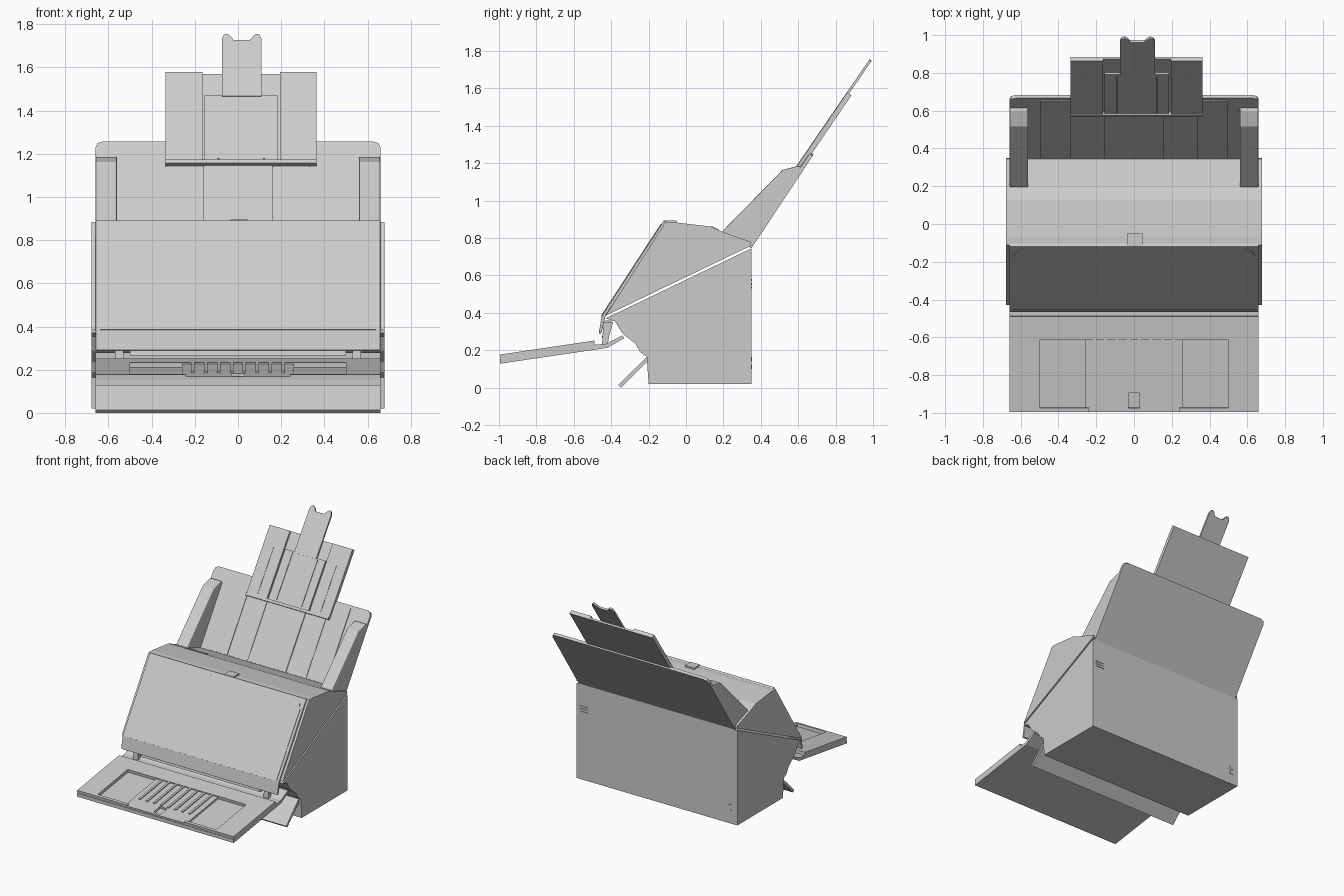
import bpy, bmesh
from mathutils import Vector

cube = bpy.data.objects.get("Cube")
if cube:
    bpy.data.objects.remove(cube, do_unlink=True)

grey = bpy.data.materials.new("light_grey")
grey.use_nodes = True
GREY = (0.6, 0.6, 0.6, 1)
grey.diffuse_color = GREY
grey.node_tree.nodes["Principled BSDF"].inputs["Base Color"].default_value = GREY


def prism(name, ring, offset, bevel=0.0):
    """Extrude a ring of 3D points along an offset."""
    bm = bmesh.new()
    face = bm.faces.new([bm.verts.new(p) for p in ring])
    new = bmesh.ops.extrude_face_region(bm, geom=[face])["geom"]
    bmesh.ops.translate(bm, vec=offset, verts=[v for v in new if isinstance(v, bmesh.types.BMVert)])
    bmesh.ops.recalc_face_normals(bm, faces=bm.faces)
    mesh = bpy.data.meshes.new(name)
    bm.to_mesh(mesh)
    bm.free()
    mesh.materials.append(grey)
    obj = bpy.data.objects.new(name, mesh)
    bpy.context.collection.objects.link(obj)
    if bevel:
        mod = obj.modifiers.new("soft_edges", "BEVEL")
        mod.width, mod.segments = bevel, 2
    return obj


def profile(name, yz, x0, x1, bevel=0.0):
    """Side profile extruded across the width."""
    return prism(name, [(x0, y, z) for y, z in yz], Vector((x1 - x0, 0, 0)), bevel)


def box(name, x0, x1, y0, y1, z0, z1):
    return profile(name, [(y0, z0), (y1, z0), (y1, z1), (y0, z1)], x0, x1)


class Slope:
    """Sloped plane running from a to b in (y, z), on which panels are laid."""

    def __init__(self, a, b):
        self.a = Vector((0, *a))
        span = Vector((0, *b)) - self.a
        self.length = span.length
        self.d = span.normalized()
        self.n = Vector((0, -self.d.z, self.d.y))

    def panel(self, name, outline, n0, n1, bevel=0.0):
        ring = [Vector((x, 0, 0)) + self.a + self.d * s + self.n * n0 for x, s in outline]
        return prism(name, ring, self.n * (n1 - n0), bevel)

    def plate(self, name, x0, x1, s0, s1, n0, n1):
        return self.panel(name, [(x0, s0), (x1, s0), (x1, s1), (x0, s1)], n0, n1)


W = 0.66
SIDES = (("left", 1), ("right", -1))

# Lower housing with the curved paper exit
base = [(-0.2, 0.02), (0.35, 0.02), (0.35, 0.745), (-0.43, 0.37), (-0.38, 0.355),
        (-0.34, 0.29), (-0.27, 0.235), (-0.245, 0.19), (-0.21, 0.165)]
profile("lower_housing", base, -W, W)

# Upper housing
head = [(-0.43, 0.385), (0.35, 0.76), (0.345, 0.78), (0.19, 0.835), (0.13, 0.862),
        (-0.07, 0.885), (-0.11, 0.885)]
profile("upper_housing", head, -W, W)

# Side cheeks
for side, s in SIDES:
    profile(side + "_lower_cheek", base, s * W, s * 0.678)
    profile(side + "_upper_cheek", head, s * W, s * 0.678)

# Front cover folded over its lower edge, with a rounded raised face
profile("front_cover", [(-0.12, 0.892), (-0.45, 0.385), (-0.467, 0.29), (-0.452, 0.29),
                        (-0.43, 0.385), (-0.1, 0.884)], -W, W, 0.004)
cover = Slope((-0.45, 0.385), (-0.12, 0.892))
top = cover.length - 0.02
cover.panel("cover_face", [(-0.64, 0), (0.64, 0), (0.64, top - 0.06), (0.62, top - 0.02), (0.58, top),
                           (-0.58, top), (-0.62, top - 0.02), (-0.64, top - 0.06)], 0, 0.004)

# Top latch, display window and seam
box("top_latch", -0.035, 0.045, -0.12, -0.05, 0.87, 0.895)
top_slope = Slope((0.13, 0.862), (0.19, 0.835))
top_slope.plate("display_window", -0.54, -0.375, 0.005, 0.05, 0, 0.004)

# Hinges and feed lip below the cover
profile("feed_lip", [(-0.45, 0.265), (-0.42, 0.265), (-0.4, 0.36), (-0.43, 0.36)], -0.5, 0.5)
for side, s in SIDES:
    profile(side + "_tray_hinge", [(-0.45, 0.22), (-0.42, 0.22), (-0.41, 0.28), (-0.39, 0.35),
                                   (-0.44, 0.35)], s * 0.53, s * 0.57)

# Output tray: slab, raised frame and ribbed centre
tray = Slope((-0.992, 0.153), (-0.487, 0.228))
L = tray.length
profile("tray_slab", [(-0.995, 0.128), (-0.42, 0.213), (-0.33, 0.265), (-0.34, 0.28), (-0.425, 0.235),
                      (-0.48, 0.23), (-0.995, 0.154)], -W, W)
for side, s in SIDES:
    tray.plate(side + "_tray_rail", s * 0.5, s * W, 0, L, -0.005, 0.024)
    tray.plate(side + "_tray_inset_edge", s * 0.24, s * 0.5, 0, 0.022, -0.005, 0.024)
    tray.plate(side + "_tray_ledge", s * 0.24, s * 0.26, 0.02, 0.385, -0.005, 0.016)
tray.plate("tray_rear_rail", -0.5, 0.5, 0.385, L, -0.005, 0.024)
for side, s in SIDES:
    tray.plate(side + "_tray_centre", s * 0.03, s * 0.24, 0, 0.385, -0.005, 0.016)
tray.plate("tray_centre_rear", -0.03, 0.03, 0.1, 0.385, -0.005, 0.016)
tray.plate("tray_centre_front", -0.03, 0.03, 0, 0.02, -0.005, 0.016)
for i in range(8):
    x = -0.21 + i * 0.06
    tray.plate("tray_rib_%d" % i, x - 0.008, x + 0.008, 0.11, 0.385, 0.014, 0.023)

# Lower flap
flap = Slope((-0.36, 0.012), (-0.205, 0.165))
flap.plate("lower_flap", -W, W, 0, flap.length, -0.017, 0.003)

# Feeder chute with rounded top corners
chute = Slope((0.35, 0.745), (0.683, 1.247))
C = chute.length
chute.panel("chute_back", [(-W, 0), (W, 0), (W, C - 0.035), (0.65, C - 0.01), (0.625, C),
                           (-0.625, C), (-0.65, C - 0.01), (-W, C - 0.035)], 0, 0.02)
for side, s in SIDES:
    chute.plate(side + "_chute_panel", s * 0.335, s * 0.495, 0.03, C - 0.02, 0.015, 0.025)
    chute.plate(side + "_chute_inner", s * 0.165, s * 0.33, 0.03, C - 0.02, 0.015, 0.024)
    # Side guides of the chute
    profile(side + "_paper_guide", [(0.195, 0.82), (0.195, 0.837), (0.515, 1.163), (0.6, 1.187),
                                    (0.625, 1.175), (0.35, 0.758)], s * 0.56, s * W, 0.008)
chute.plate("chute_centre", -0.16, 0.16, 0.03, C - 0.02, 0.015, 0.027)

# Extension: floor, raised wings and centre panel below the slot
ext = Slope((0.595, 1.137), (0.885, 1.563))
E = ext.length
X0, X1 = -0.335, 0.363
ext.plate("extension_floor", X0, X1, 0, E, 0, 0.013)
ext.plate("extension_centre", -0.155, 0.185, 0.02, E - 0.13, 0.01, 0.026)
for x0, x1, name in ((X0, -0.165, "right"), (0.195, X1, "left")):
    ext.plate(name + "_extension_wing", x0, x1, 0.02, E, 0.01, 0.028)
for x in (-0.25, -0.09, 0.12, 0.28):
    ext.plate("extension_line", x - 0.004, x + 0.004, 0.03, E - 0.14, 0.025, 0.031)
ext.plate("extension_foot", X0, X1, 0, 0.02, 0, 0.036)

# Pull-out tongue with two horns
tongue = Slope((0.795, 1.46), (0.993, 1.748))
T = tongue.length
tongue.panel("extension_tongue", [(-0.075, 0), (0.11, 0), (0.11, T - 0.03), (0.1, T - 0.005), (0.085, T),
                                  (0.07, T - 0.012), (0.055, T - 0.035), (-0.02, T - 0.035),
                                  (-0.035, T - 0.012), (-0.05, T), (-0.065, T - 0.005),
                                  (-0.075, T - 0.03)], 0, 0.014)

# Rear vents and sockets
for i in range(3):
    box("rear_vent_%d" % i, 0.58, 0.65, 0.348, 0.354, 0.53 + i * 0.02, 0.54 + i * 0.02)
for z in (0.1, 0.14):
    box("rear_socket", -0.635, -0.61, 0.348, 0.354, z, z + 0.025)
